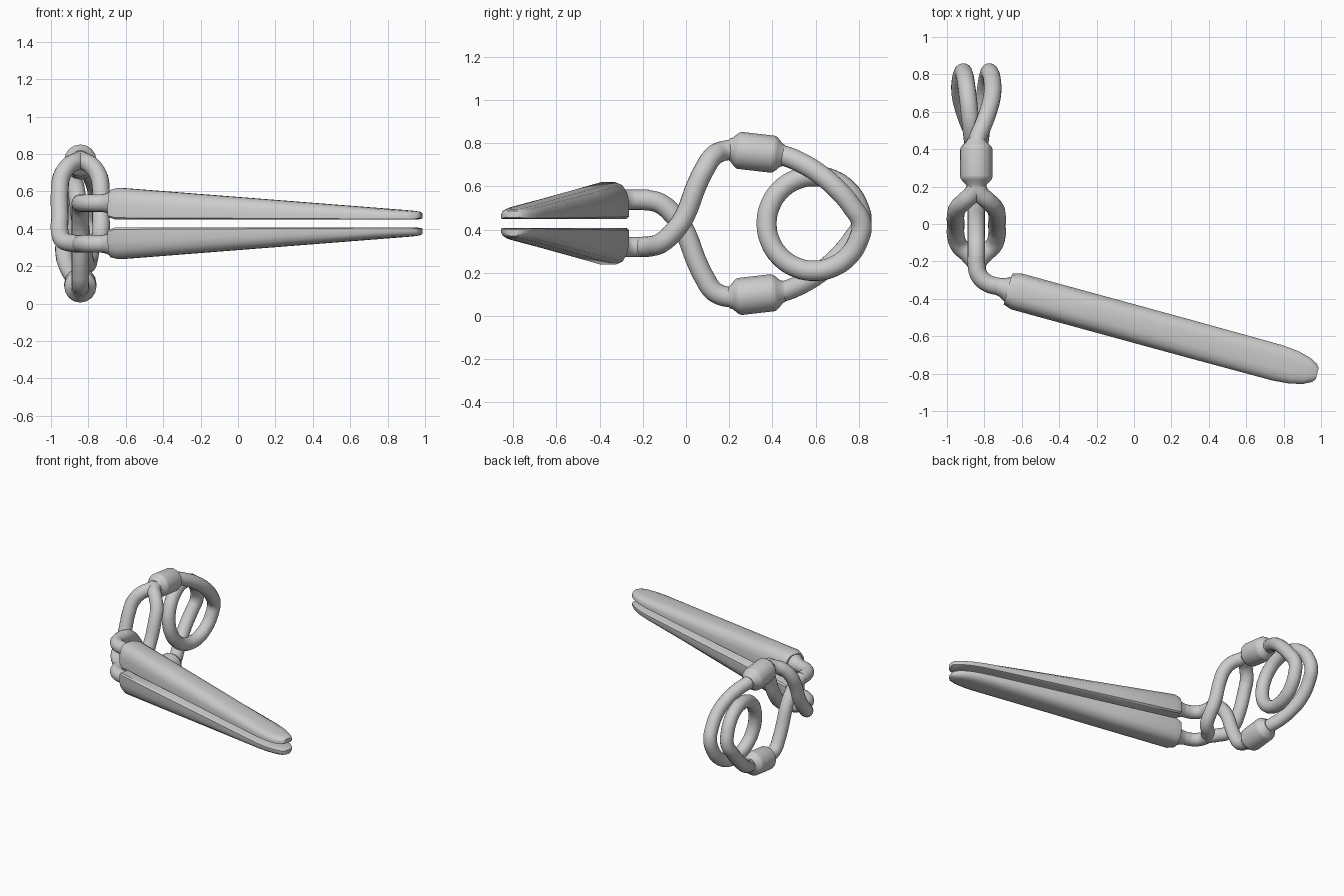
import bpy, bmesh, math
from mathutils import Vector

if "Cube" in bpy.data.objects:
    bpy.data.objects.remove(bpy.data.objects["Cube"])

CX, CZ, R = -0.843, 0.428, 0.047      # clip axis, mirror height, wire radius
ANG = math.radians(-15.3)             # blade direction seen from above
ROOT = Vector((-0.66, -0.352, 0))
U = Vector((math.cos(ANG), math.sin(ANG), 0))
V = Vector((-U.y, U.x, 0))


def wire(name, pts, radii=None, kind='BEZIER', caps=True):
    """Round tube through points, optionally with changing radius."""
    cu = bpy.data.curves.new(name, 'CURVE')
    cu.dimensions = '3D'
    cu.bevel_depth = 1.0
    cu.bevel_resolution = 6
    cu.resolution_u = 8
    cu.use_fill_caps = caps
    sp = cu.splines.new(kind)
    ps = sp.bezier_points if kind == 'BEZIER' else sp.points
    ps.add(len(pts) - 1)
    for i, (p, c) in enumerate(zip(ps, pts)):
        if kind == 'BEZIER':
            p.co = c
            p.handle_left_type = p.handle_right_type = 'AUTO'
        else:
            p.co = (*c, 1)
        p.radius = radii[i] if radii else R
    sp.use_smooth = True
    ob = bpy.data.objects.new(name, cu)
    bpy.context.collection.objects.link(ob)
    return ob


def blade(name, s):
    """Tapered jaw: flat inner face, rounded outer back."""
    bm = bmesh.new()
    rings = []
    for u, w, k in [(-0.015, .085, .85), (.03, .1, 1), (.5, .1, 1), (1.0, .1, 1), (1.48, .098, 1),
                    (1.57, .09, 1), (1.64, .073, 1), (1.685, .05, .9), (1.70, .03, .7)]:
        h = (.172 - .128 * max(u, 0) / 1.7)
        prof = [(1, .06), (1, .45), (.9, .72), (.68, .92), (.35, 1)]
        prof = [(.9, 0)] + prof + [(-a, b) for a, b in reversed(prof)] + [(-.9, 0)]
        ring = []
        for a, b in prof:
            p = ROOT + U * u + V * (a * w)
            z = h * (.5 + (b - .5) * k)
            ring.append(bm.verts.new((p.x, p.y, CZ + s * (.021 + z))))
        rings.append(ring)
    n = len(rings[0])
    for a, b in zip(rings, rings[1:]):
        for i in range(n):
            j = (i + 1) % n
            bm.faces.new((a[i], a[j], b[j], b[i]))
    bm.faces.new(rings[0])
    bm.faces.new(rings[-1])
    bmesh.ops.recalc_face_normals(bm, faces=bm.faces)
    me = bpy.data.meshes.new(name)
    bm.to_mesh(me)
    bm.free()
    ob = bpy.data.objects.new(name, me)
    bpy.context.collection.objects.link(ob)
    bpy.ops.object.select_all(action='DESELECT')
    bpy.context.view_layer.objects.active = ob
    ob.select_set(True)
    bpy.ops.object.shade_smooth_by_angle(angle=math.radians(40))


# Arm shapes: (y, z above mirror plane, half split of the loop)
CROSS = [(-.21, .109, 0), (-.16, .105, .045), (-.115, .09, .092), (-.06, .042, .11), (-.01, -.028, .11),
         (.05, -.178, .11), (.085, -.25, .1), (.125, -.31, .06), (.165, -.333, .02), (.22, -.342, 0)]

for label, s in (("upper", 1), ("lower", -1)):
    blade(label + "_blade", s)
    za = CZ + s * .109

    # Bent shank joining blade and arm
    a = ROOT - U * .06
    shank = [ROOT + U * .02, a, (-.785, -.316, 0), (-.828, -.275, 0), (CX, -.21, 0), (CX, -.17, 0)]
    shank = [(p[0], p[1], za) for p in shank]
    wire(label + "_shank", shank if s == 1 else shank[:-1])

    # Flared neck at the blade root
    neck = [ROOT + U * t for t in (-.07, -.045, -.025, -.005, .03)]
    wire(label + "_neck", [(p.x, p.y, za) for p in neck], [.047, .052, .063, .075, .078], 'POLY')

    # Single arm passes through the split loop of the other arm
    for side in ((0,) if s == 1 else (1, -1)):
        wire(label + "_arm" + ("" if s == 1 else "_left" if side < 0 else "_right"),
             [(CX + side * w, y, CZ + s * z) for y, z, w in CROSS])

    # Sleeve on the far side of the crossing
    p0, p1 = Vector((CX, .195, CZ - s * .344)), Vector((CX, .455, CZ - s * .314))
    steps = [(0, .048), (.06, .055), (.13, .074), (.18, .084), (.22, .086),
             (.78, .086), (.82, .084), (.87, .074), (.94, .055), (1, .048)]
    wire(label + "_sleeve", [p0.lerp(p1, t) for t, r in steps], [r for t, r in steps], 'POLY')

# Coil spring: half a path, then turned 180 degrees about the y axis
half = [(0, .42, .319), (.008, .46, .311), (.037, .53, .282), (.066, .61, .234),
        (.086, .695, .163), (.084, .77, .075)]
for i in range(0, 9):
    t = math.pi * i / 8
    half.append((.072 * (1 - i / 8), .592 + .219 * math.cos(t), -.219 * math.sin(t)))
full = half + [(-x, y, -z) for x, y, z in reversed(half[:-1])]
wire("coil_spring", [(CX + x, y, CZ + z) for x, y, z in full])
